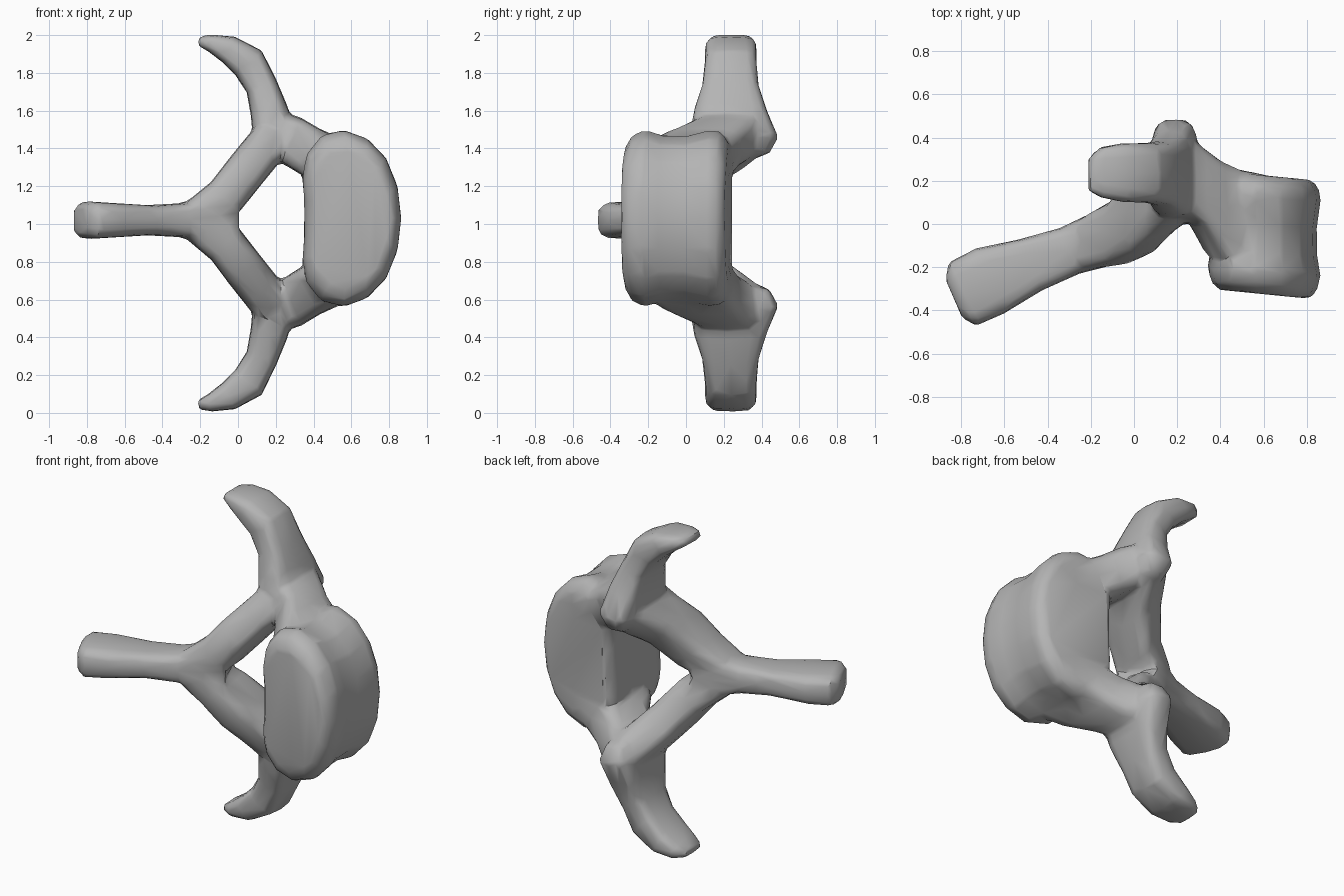
import bpy, bmesh, math
from mathutils import Vector

cube = bpy.data.objects.get("Cube")
if cube:
    bpy.data.objects.remove(cube)

MID = 1.02      # height of the mirror plane between both halves
bm = bmesh.new()


def skin(rings):
    """Join rings of points into a closed tube."""
    loops = [[bm.verts.new(p) for p in ring] for ring in rings]
    n = len(loops[0])
    for a, b in zip(loops, loops[1:]):
        for i in range(n):
            j = (i + 1) % n
            bm.faces.new((a[i], a[j], b[j], b[i]))
    bm.faces.new(loops[0])
    bm.faces.new(loops[-1])


def oval(centre, u, v, power=0.55, n=16):
    """Squarish oval spanned by the half axes u and v."""
    ring = []
    for i in range(n):
        t = math.tau * i / n
        c, s = math.cos(t), math.sin(t)
        ring.append(centre + u * math.copysign(abs(c) ** power, c)
                    + v * math.copysign(abs(s) ** power, s))
    return ring


def lower(p):
    """Mirror a point into the slightly longer lower half."""
    return Vector((p.x, p.y, MID - (p.z - MID) * 1.03))


def branch(stations):
    """Arm and its mirror copy; station = x, z, half thickness, y front, y back."""
    pts = [Vector((s[0], 0, s[1])) for s in stations]
    rings = []
    for i, (x, z, half, y0, y1) in enumerate(stations):
        d = (pts[min(i + 1, len(pts) - 1)] - pts[max(i - 1, 0)]).normalized()
        rings.append(oval(Vector((x, (y0 + y1) / 2, z)),
                          Vector((0, (y1 - y0) / 2, 0)),
                          Vector((-d.z, 0, d.x)) * half))
    skin(rings)
    skin([[lower(p) for p in r] for r in rings])


# Drum-shaped body: one outline, scaled along its depth
half_outline = [(0.865, 0), (0.845, 0.17), (0.785, 0.32), (0.69, 0.42), (0.56, 0.47),
                (0.44, 0.44), (0.36, 0.34), (0.34, 0.22), (0.35, 0.1)]
outline = half_outline + [(0.35, 0)] + [(x, -z) for x, z in half_outline[:0:-1]]
body = [(-0.325, 0.8), (-0.29, 0.93), (-0.22, 1.0), (-0.13, 0.94),
        (0.0, 0.93), (0.13, 1.0), (0.18, 0.98), (0.225, 0.85)]
skin([[Vector((0.6 + (x - 0.6) * s, y - (x - 0.6) * 0.08, 1.03 + z * s))
       for x, z in outline] for y, s in body])

# Long blade-shaped process
across = Vector((-0.4, 0.92, 0))
blade = [(-0.835, -0.345, 0.1, 0.075), (-0.795, -0.325, 0.16, 0.1),
         (-0.67, -0.265, 0.165, 0.092), (-0.48, -0.19, 0.13, 0.08),
         (-0.3, -0.125, 0.115, 0.09), (-0.15, -0.07, 0.13, 0.13),
         (-0.04, -0.03, 0.13, 0.12)]
skin([oval(Vector((x, y, MID)), across * a, Vector((0, 0, b)))
      for x, y, a, b in blade])

# Arch walls running from the blade to the side processes
branch([(-0.21, 1.06, 0.085, -0.21, 0.04), (-0.07, 1.14, 0.11, -0.19, 0.11),
        (0.04, 1.28, 0.11, -0.14, 0.23), (0.13, 1.39, 0.11, -0.05, 0.39),
        (0.2, 1.47, 0.11, 0.0, 0.45)])

# Curved side processes
branch([(0.19, 1.37, 0.07, 0.1, 0.44), (0.19, 1.46, 0.11, 0.02, 0.49),
        (0.165, 1.6, 0.1, 0.04, 0.43), (0.125, 1.73, 0.085, 0.085, 0.385),
        (0.055, 1.855, 0.095, 0.1, 0.375), (-0.05, 1.925, 0.075, 0.1, 0.375),
        (-0.15, 1.96, 0.045, 0.12, 0.36), (-0.21, 1.97, 0.025, 0.15, 0.31)])

# Broad bridges flaring from the side processes into the body
branch([(0.18, 1.47, 0.13, 0.05, 0.46), (0.28, 1.445, 0.13, 0.0, 0.37),
        (0.37, 1.39, 0.13, -0.15, 0.3), (0.47, 1.34, 0.135, -0.22, 0.255),
        (0.6, 1.28, 0.13, -0.2, 0.23)])

bmesh.ops.recalc_face_normals(bm, faces=bm.faces)
mesh = bpy.data.meshes.new("vertebra")
bm.to_mesh(mesh)
bm.free()
bone = bpy.data.objects.new("vertebra", mesh)
bpy.context.collection.objects.link(bone)
bpy.context.view_layer.objects.active = bone
bone.select_set(True)

# Fuse the parts, soften the joints, then reduce to a coarse faceted skin
fuse = bone.modifiers.new("fuse", 'REMESH')
fuse.mode = 'VOXEL'
fuse.voxel_size = 0.016
soften = bone.modifiers.new("soften", 'SMOOTH')
soften.factor = 0.5
soften.iterations = 6
reduce = bone.modifiers.new("reduce", 'DECIMATE')
reduce.ratio = 0.04
for name in ("fuse", "soften", "reduce"):
    bpy.ops.object.modifier_apply(modifier=name)
bpy.ops.object.shade_smooth_by_angle(angle=math.radians(35))

# Single grey bone colour
grey = bpy.data.materials.new("bone_grey")
grey.use_nodes = True
colour = (0.46, 0.46, 0.46, 1)
grey.diffuse_color = colour
grey.node_tree.nodes["Principled BSDF"].inputs["Base Color"].default_value = colour
bone.data.materials.clear()
bone.data.materials.append(grey)
